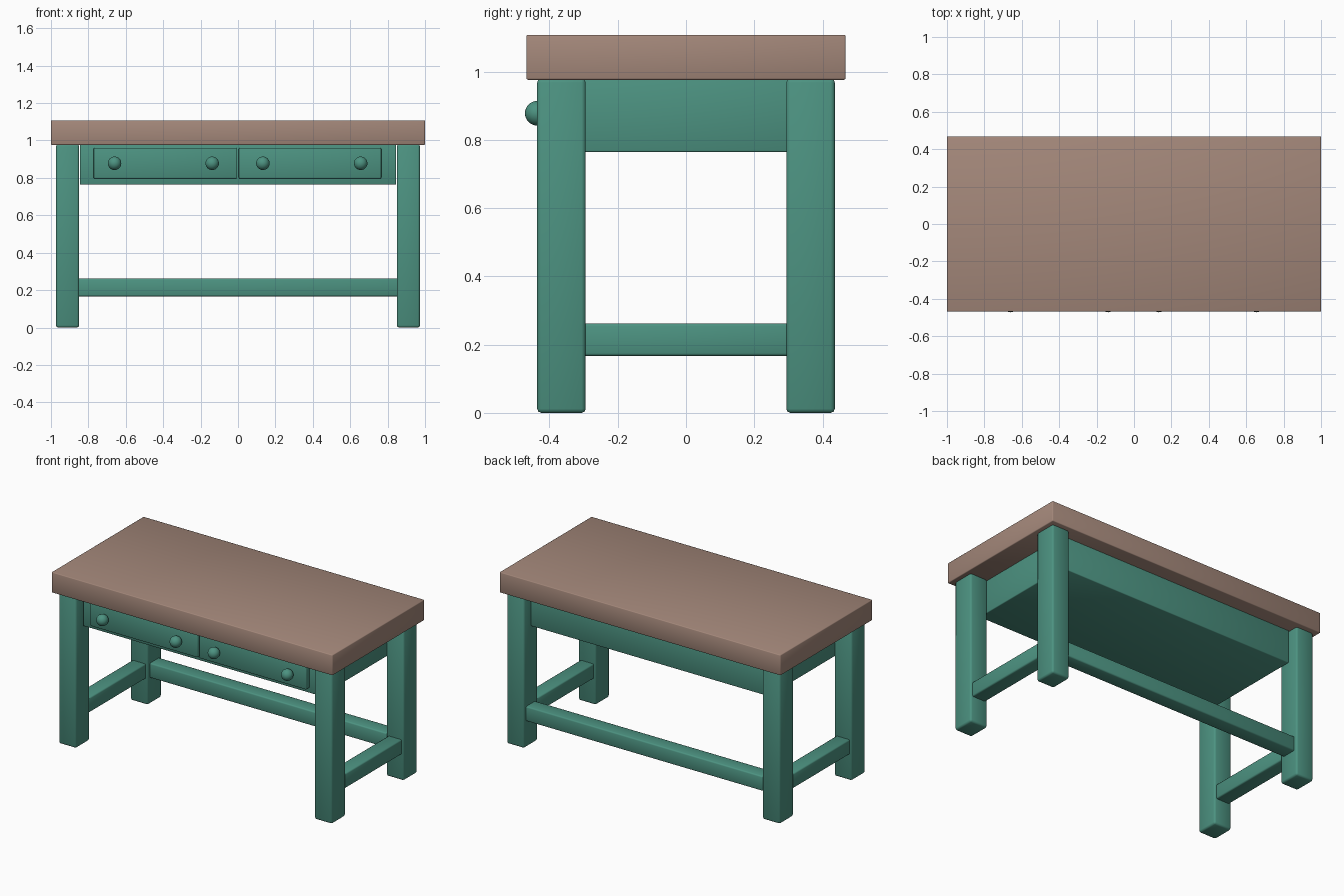
import bpy
import math

if "Cube" in bpy.data.objects:
    bpy.data.objects.remove(bpy.data.objects["Cube"])


def material(name, rgb):
    m = bpy.data.materials.new(name)
    m.diffuse_color = (*rgb, 1.0)
    m.use_nodes = True
    m.node_tree.nodes["Principled BSDF"].inputs["Base Color"].default_value = m.diffuse_color
    return m


BROWN = material("brown wood", (0.37, 0.245, 0.195))
GREEN = material("green paint", (0.073, 0.29, 0.22))


def finish(ob, name, mat):
    ob.name = name
    ob.data.materials.append(mat)
    bpy.ops.object.shade_smooth_by_angle(angle=math.radians(50))
    return ob


def box(name, lo, hi, mat, bevel):
    """Box between two corners with softly rounded edges."""
    centre = [(a + b) / 2 for a, b in zip(lo, hi)]
    bpy.ops.mesh.primitive_cube_add(size=1, location=centre)
    ob = bpy.context.object
    ob.scale = [b - a for a, b in zip(lo, hi)]
    bpy.ops.object.transform_apply(location=False, rotation=False, scale=True)
    mod = ob.modifiers.new("Bevel", 'BEVEL')
    mod.width = bevel
    mod.segments = 2
    bpy.ops.object.modifier_apply(modifier=mod.name)
    return finish(ob, name, mat)


# Thick table top
box("table_top", (-1, -0.468, 0.976), (1, 0.468, 1.108), BROWN, 0.005)

# Four legs
for sx, side in ((-1, "left"), (1, "right")):
    for sy, end in ((-1, "front"), (1, "back")):
        cx, cy = sx * 0.911, sy * 0.365
        box(f"{end}_{side}_leg", (cx - 0.062, cy - 0.071, 0),
            (cx + 0.062, cy + 0.071, 0.98), GREEN, 0.012)

# Drawer case below the top
box("drawer_case", (-0.846, -0.368, 0.764), (0.846, 0.37, 0.98), GREEN, 0.005)

# Side stretchers and back stretcher
for sx, side in ((-1, "left"), (1, "right")):
    box(f"{side}_stretcher", (sx * 0.911 - 0.048, -0.31, 0.167),
        (sx * 0.911 + 0.048, 0.31, 0.262), GREEN, 0.008)
box("back_stretcher", (-0.865, 0.317, 0.167), (0.865, 0.413, 0.262), GREEN, 0.008)

# Two drawer fronts, each with two round knobs
for x0, x1, knobs, side in ((-0.772, -0.007, (-0.66, -0.138), "left"),
                            (0.004, 0.766, (0.133, 0.656), "right")):
    box(f"{side}_drawer_front", (x0, -0.402, 0.797), (x1, -0.35, 0.96), GREEN, 0.005)
    for i, x in enumerate(knobs):
        bpy.ops.mesh.primitive_uv_sphere_add(
            segments=24, ring_count=16, radius=0.036, location=(x, -0.436, 0.878))
        finish(bpy.context.object, f"{side}_drawer_knob_{i + 1}", GREEN)
